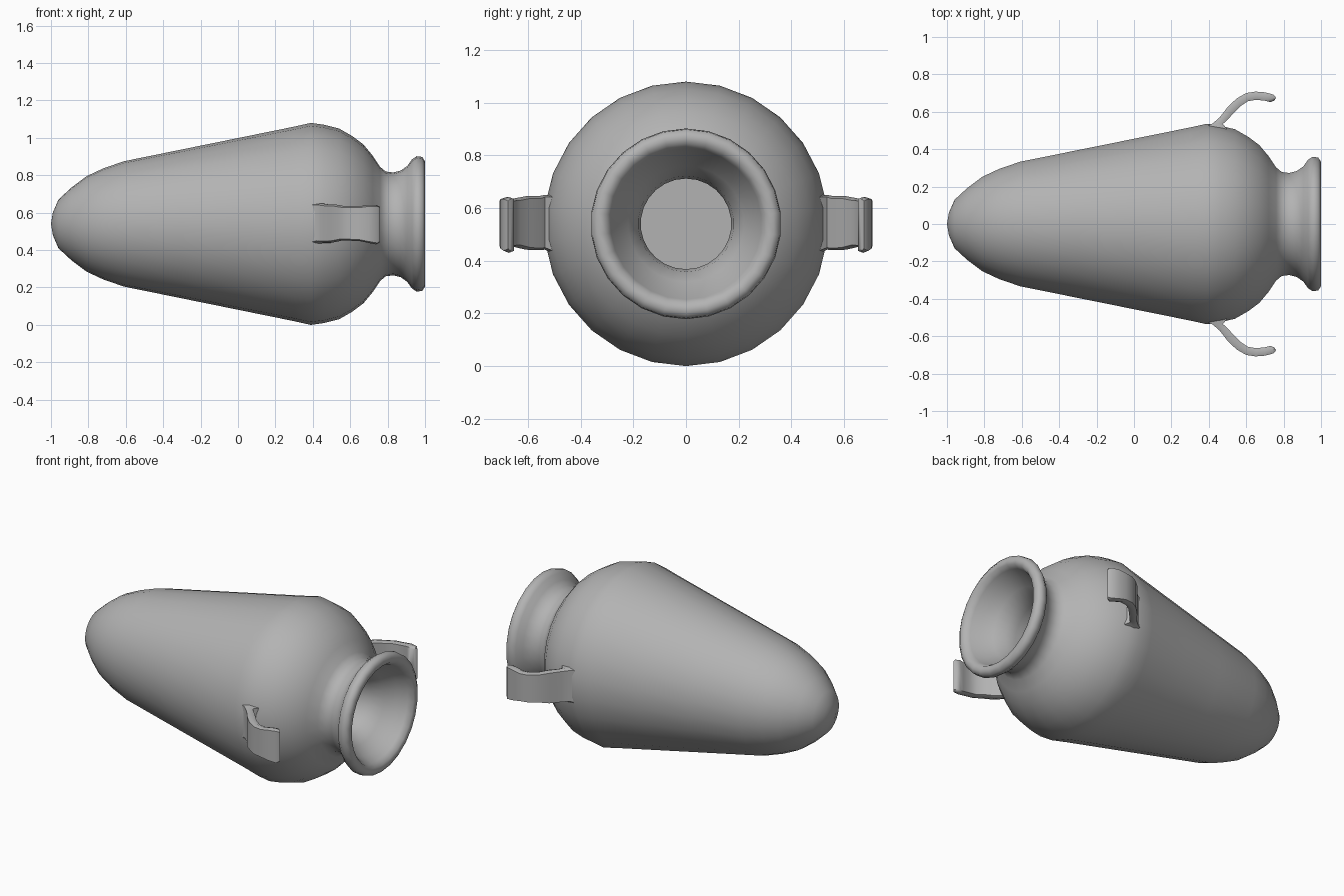
import bpy, bmesh, math

if "Cube" in bpy.data.objects:
    bpy.data.objects.remove(bpy.data.objects["Cube"])

AXIS_Z = 0.54
SEGMENTS = 26

clay = bpy.data.materials.new("grey clay")
clay.diffuse_color = (0.45, 0.45, 0.45, 1)
clay.use_nodes = True
clay.node_tree.nodes["Principled BSDF"].inputs["Base Color"].default_value = clay.diffuse_color


def finish(bm, name, angle):
    bmesh.ops.recalc_face_normals(bm, faces=bm.faces)
    mesh = bpy.data.meshes.new(name)
    bm.to_mesh(mesh)
    bm.free()
    mesh.materials.append(clay)
    obj = bpy.data.objects.new(name, mesh)
    bpy.context.collection.objects.link(obj)
    bpy.ops.object.select_all(action='DESELECT')
    obj.select_set(True)
    bpy.context.view_layer.objects.active = obj
    bpy.ops.object.shade_smooth_by_angle(angle=math.radians(angle))
    return obj


# Jar lying on its side: (x, radius) from the rounded foot, over the lip, into the bore
profile = [
    (-1.0, 0), (-0.99, 0.06), (-0.96, 0.13), (-0.89, 0.195), (-0.81, 0.255),
    (-0.72, 0.297), (-0.61, 0.335), (-0.3, 0.398), (0.0, 0.459), (0.3, 0.52),
    (0.39, 0.54), (0.46, 0.53), (0.54, 0.51), (0.61, 0.47), (0.67, 0.425),
    (0.72, 0.365), (0.76, 0.305), (0.79, 0.28), (0.83, 0.275), (0.87, 0.285),
    (0.905, 0.31), (0.93, 0.345), (0.955, 0.362), (0.985, 0.358), (1.0, 0.335),
    (0.995, 0.305), (0.965, 0.287), (0.91, 0.265), (0.85, 0.22), (0.79, 0.182),
    (0.73, 0.172), (0.6, 0.172), (0.0, 0.172), (0.0, 0)]
bm = bmesh.new()
points = [bm.verts.new((x, 0, AXIS_Z + r)) for x, r in profile]
edges = [bm.edges.new(pair) for pair in zip(points, points[1:])]
bmesh.ops.spin(bm, geom=points + edges, cent=(0, 0, AXIS_Z), axis=(1, 0, 0),
               angle=math.tau, steps=SEGMENTS, use_merge=True)
bmesh.ops.remove_doubles(bm, verts=bm.verts, dist=0.0005)
finish(bm, "jar_body", 50)

# Broken strap handles: (outer x, outer y, inner x, inner y, bottom z, top z)
stations = [
    (0.37, 0.515, 0.50, 0.505, 0.430, 0.650), (0.42, 0.537, 0.475, 0.535, 0.442, 0.650),
    (0.46, 0.572, 0.493, 0.55, 0.440, 0.645), (0.50, 0.625, 0.53, 0.59, 0.442, 0.645),
    (0.55, 0.672, 0.57, 0.63, 0.452, 0.637), (0.60, 0.70, 0.61, 0.657, 0.450, 0.635),
    (0.65, 0.708, 0.655, 0.664, 0.448, 0.635), (0.70, 0.704, 0.70, 0.659, 0.438, 0.642),
    (0.745, 0.692, 0.73, 0.652, 0.430, 0.642), (0.76, 0.675, 0.75, 0.66, 0.438, 0.635)]
for side, name in ((-1, "front_handle"), (1, "back_handle")):
    bm = bmesh.new()
    rings = []
    for ox, oy, ix, iy, low, high in stations:
        e = 0.008  # softened strap edge
        mx, my = (ox + ix) / 2, (oy + iy) / 2
        ring = [(ox, oy, low + e), (mx, my, low), (ix, iy, low + e),
                (ix, iy, high - e), (mx, my, high), (ox, oy, high - e)]
        rings.append([bm.verts.new((x, side * y, z)) for x, y, z in ring])
    for a, b in zip(rings, rings[1:]):
        for i in range(6):
            j = (i + 1) % 6
            bm.faces.new((a[i], a[j], b[j], b[i]))
    bm.faces.new(rings[0])
    bm.faces.new(rings[-1])
    finish(bm, name, 50)
